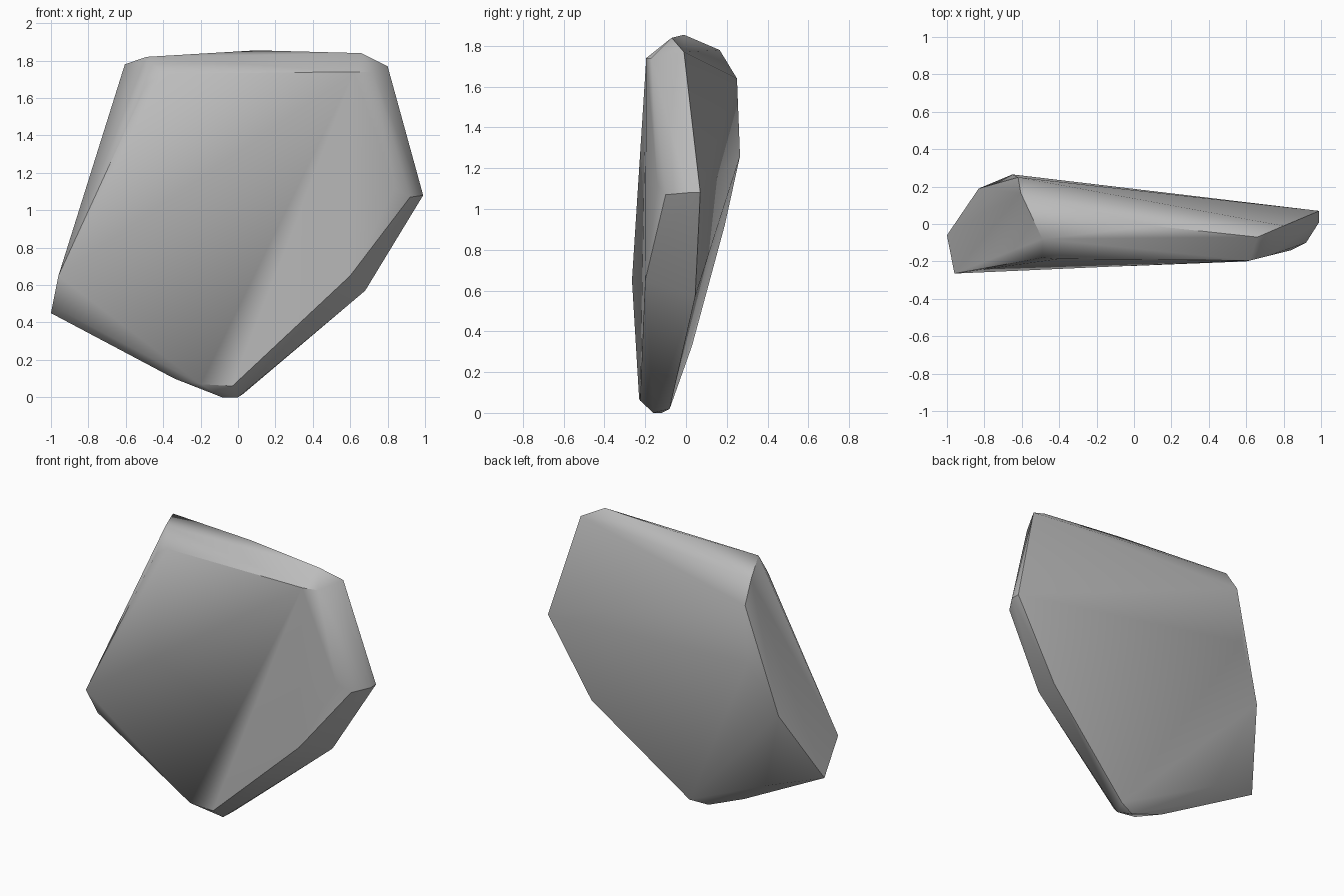
import bpy, bmesh, math

cube = bpy.data.objects.get("Cube")
if cube:
    bpy.data.objects.remove(cube, do_unlink=True)

# Plain grey stone
stone = bpy.data.materials.new("grey_stone")
stone.use_nodes = True
grey = (0.5, 0.5, 0.5, 1)
stone.diffuse_color = grey
stone.node_tree.nodes["Principled BSDF"].inputs["Base Color"].default_value = grey

# Corners of the worn slab, grouped by side
front_rim = [(-.96, -.265, .65), (-.49, -.18, 1.67), (-.4, -.187, 1.73),
             (.62, -.195, 1.74), (.84, -.14, 1.12), (.6, -.2, .65),
             (-.03, -.225, .06), (-.2, -.23, .07)]
top_rim = [(-.49, -.08, 1.82), (-.605, .165, 1.78), (.1, -.01, 1.855),
           (.66, -.07, 1.84), (.8, -.01, 1.77), (.72, -.17, 1.74)]
side_rim = [(.92, -.1, 1.07), (.99, .07, 1.08), (.99, .01, 1.08), (.68, .045, .57),
            (-1, -.06, .45), (-.94, -.165, .46)]
base_rim = [(.03, -.08, .02), (0, -.16, 0), (-.085, -.12, 0), (-.34, -.14, .1)]
back_rim = [(-.62, .25, 1.64), (-.65, .265, 1.26), (-.83, .19, .92), (-.62, .03, .33)]

# Stretch a convex skin over the corners
bm = bmesh.new()
for corner in front_rim + top_rim + side_rim + base_rim + back_rim:
    bm.verts.new(corner)
hull = bmesh.ops.convex_hull(bm, input=bm.verts)
loose = [v for v in bm.verts if not v.link_faces]
bmesh.ops.delete(bm, geom=loose, context="VERTS")

# Merge nearly flat triangles into broad facets
bmesh.ops.dissolve_limit(bm, angle_limit=math.radians(2), verts=bm.verts, edges=bm.edges)
bmesh.ops.recalc_face_normals(bm, faces=bm.faces)

mesh = bpy.data.meshes.new("rock_slab")
bm.to_mesh(mesh)
bm.free()
mesh.materials.append(stone)
rock = bpy.data.objects.new("rock_slab", mesh)
bpy.context.collection.objects.link(rock)

# Soft shading with the hard corners kept
bpy.ops.object.select_all(action="DESELECT")
rock.select_set(True)
bpy.context.view_layer.objects.active = rock
bpy.ops.object.shade_smooth_by_angle(angle=math.radians(38))
